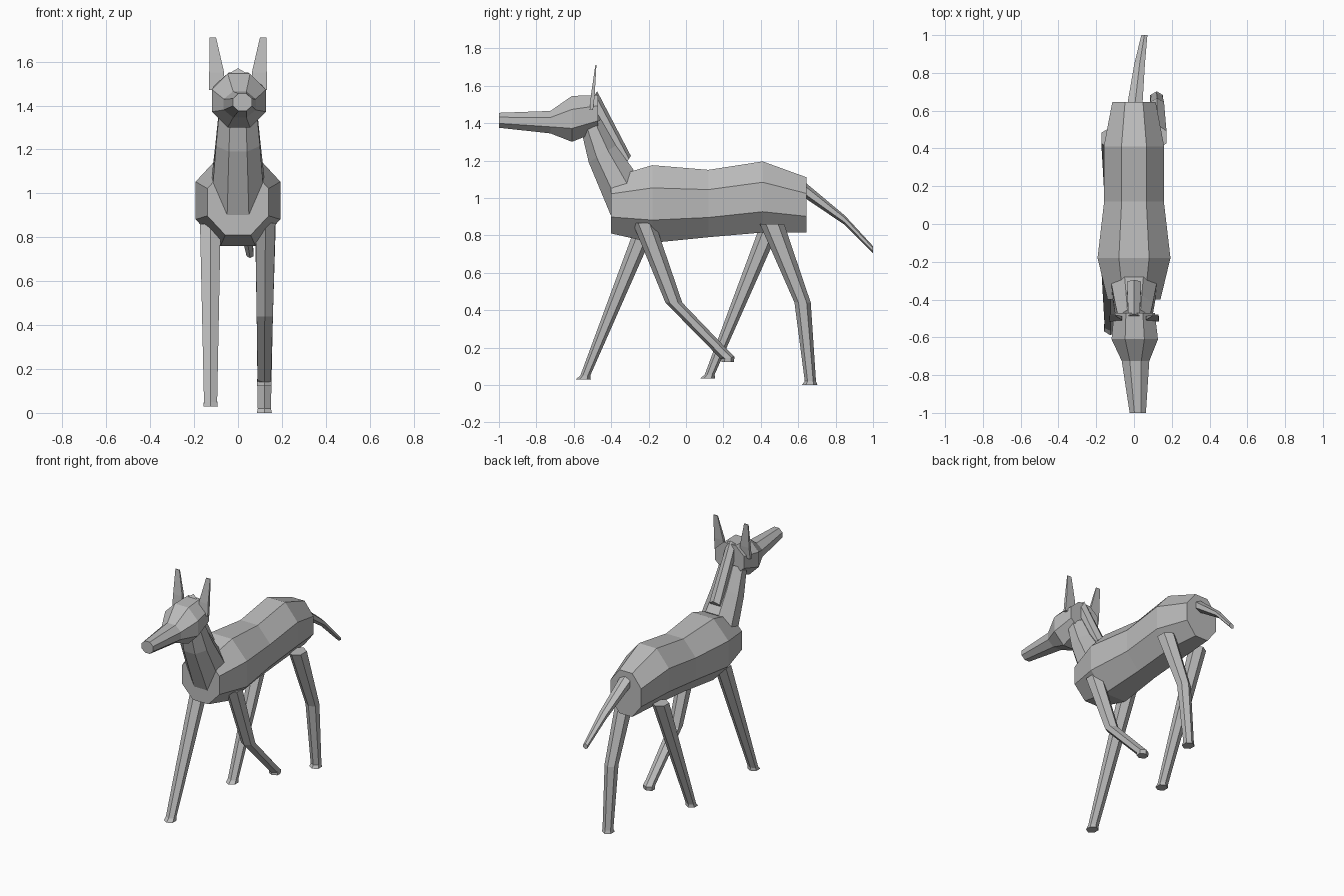
import bpy, bmesh, math

cube = bpy.data.objects.get("Cube")
if cube:
    bpy.data.objects.remove(cube, do_unlink=True)

grey = bpy.data.materials.new("plain_grey")
grey.use_nodes = True
grey.diffuse_color = (0.5, 0.5, 0.5, 1)
grey.node_tree.nodes["Principled BSDF"].inputs["Base Color"].default_value = (0.5, 0.5, 0.5, 1)


def loft(name, sides, phase, rings):
    """Skin polygon rings; each ring = (start (y, z), end (y, z), half width, centre x)."""
    angles = [math.radians(phase) + math.tau * i / sides for i in range(sides)]
    umax = max(abs(math.cos(a)) for a in angles)
    vmax = max(abs(math.sin(a)) for a in angles)
    bm = bmesh.new()
    loops = []
    for (y0, z0), (y1, z1), half, cx in rings:
        loop = []
        for a in angles:
            u = math.cos(a) / umax
            t = (math.sin(a) / vmax + 1) / 2
            loop.append(bm.verts.new((cx + u * half, y0 + (y1 - y0) * t, z0 + (z1 - z0) * t)))
        loops.append(loop)
    for a, b in zip(loops, loops[1:]):
        for i in range(sides):
            j = (i + 1) % sides
            bm.faces.new((a[i], a[j], b[j], b[i]))
    bm.faces.new(loops[0])
    bm.faces.new(loops[-1])
    bmesh.ops.recalc_face_normals(bm, faces=bm.faces)
    mesh = bpy.data.meshes.new(name)
    bm.to_mesh(mesh)
    bm.free()
    mesh.materials.append(grey)
    obj = bpy.data.objects.new(name, mesh)
    bpy.context.collection.objects.link(obj)
    return obj


def upright(y, low, high, half, cx=0.0):
    return ((y, low), (y, high), half, cx)


def level(z, back, front, half, cx):
    return ((back, z), (front, z), half, cx)


# Torso
loft("body", 8, 22.5, [
    upright(-0.40, 0.81, 1.11, 0.14),
    upright(-0.18, 0.76, 1.175, 0.193),
    upright(0.12, 0.79, 1.15, 0.158),
    upright(0.41, 0.815, 1.195, 0.16),
    upright(0.645, 0.815, 1.11, 0.115),
])

# Neck and mane
loft("neck", 8, 22.5, [
    ((-0.395, 0.89), (-0.28, 1.15), 0.12, 0),
    ((-0.52, 1.19), (-0.375, 1.28), 0.10, 0),
    ((-0.56, 1.36), (-0.455, 1.42), 0.085, 0),
])
loft("mane", 6, 30, [
    ((-0.335, 1.16), (-0.295, 1.225), 0.038, 0),
    ((-0.52, 1.50), (-0.475, 1.57), 0.03, 0),
])

# Head, turned slightly to its left at the muzzle
loft("head", 8, 22.5, [
    upright(-1.0, 1.375, 1.455, 0.043, 0.02),
    upright(-0.725, 1.345, 1.465, 0.073, 0.008),
    upright(-0.61, 1.30, 1.545, 0.123, 0.004),
    upright(-0.47, 1.355, 1.55, 0.108, 0.002),
])

# Ears
for side, word in ((1, "left"), (-1, "right")):
    loft(word + "_ear", 4, 45, [
        level(1.47, -0.515, -0.497, 0.036, side * 0.097),
        level(1.55, -0.508, -0.488, 0.034, side * 0.097),
        level(1.71, -0.485, -0.479, 0.015, side * 0.115),
    ])

# Tail
loft("tail", 6, 30, [
    upright(0.635, 1.0, 1.085, 0.04, 0.005),
    upright(0.85, 0.855, 0.905, 0.028, 0.03),
    upright(1.0, 0.705, 0.742, 0.016, 0.055),
])

# Straight right legs
for name, top, foot, z in (("front_right_leg", -0.21, -0.545, 0.03),
                           ("back_right_leg", 0.455, 0.12, 0.035)):
    loft(name, 6, 30, [
        level(0.86, top - 0.056, top + 0.056, 0.047, -0.126),
        level(z + 0.02, foot - 0.02, foot + 0.033, 0.03, -0.125),
        level(z, foot - 0.044, foot + 0.036, 0.033, -0.125),
    ])

# Bent left legs
loft("front_left_leg", 6, 30, [
    level(0.865, -0.285, -0.165, 0.045, 0.125),
    level(0.44, -0.11, -0.02, 0.037, 0.122),
    ((0.185, 0.14), (0.225, 0.185), 0.03, 0.12),
    ((0.19, 0.14), (0.26, 0.15), 0.033, 0.12),
    level(0.122, 0.19, 0.255, 0.033, 0.12),
])
loft("back_left_leg", 6, 30, [
    level(0.86, 0.395, 0.525, 0.047, 0.125),
    level(0.44, 0.58, 0.667, 0.037, 0.122),
    level(0.02, 0.635, 0.695, 0.03, 0.12),
    level(0, 0.62, 0.703, 0.034, 0.12),
])
